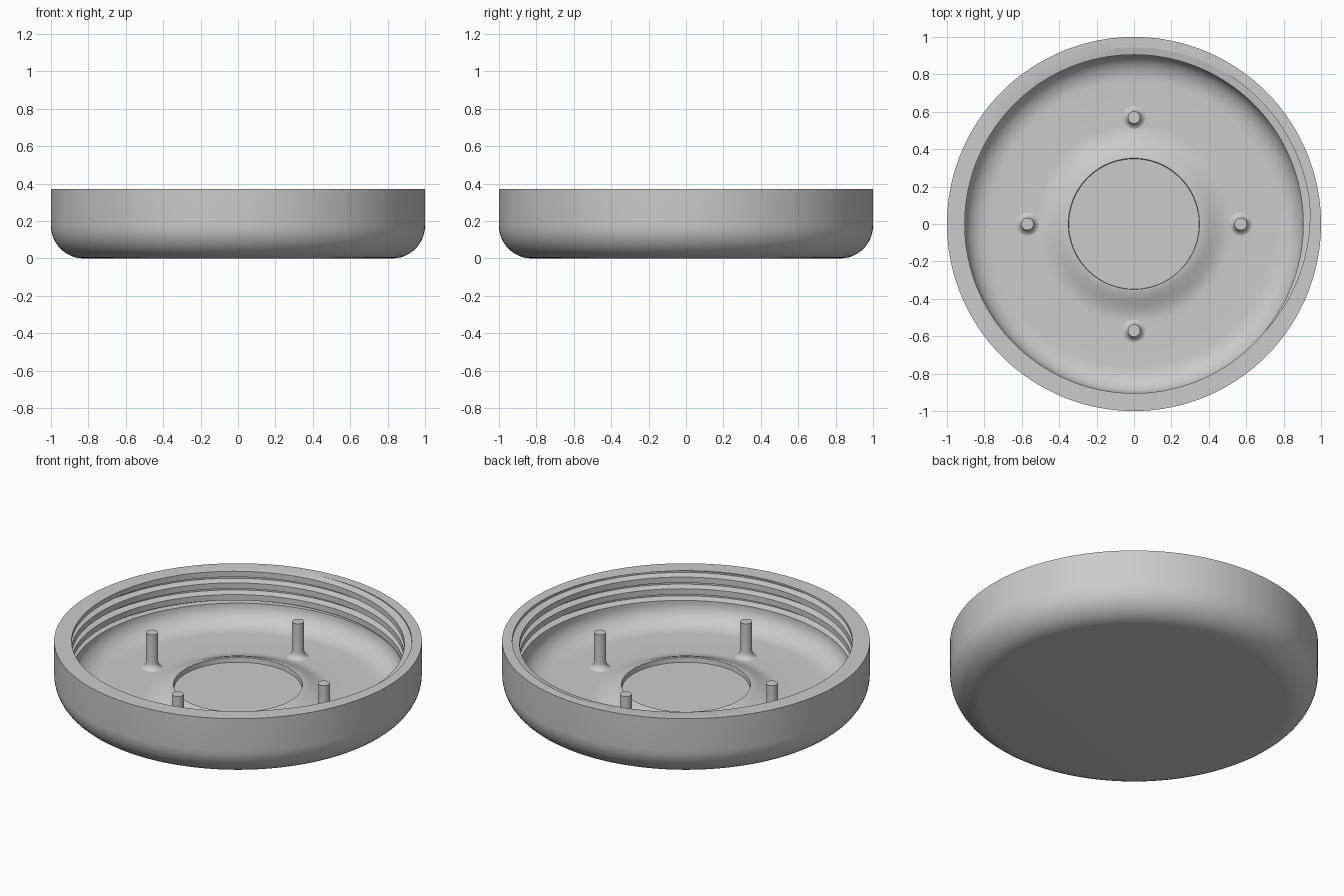
import bpy, bmesh
from math import pi, sin, cos, floor

cube = bpy.data.objects.get("Cube")
if cube:
    bpy.data.objects.remove(cube, do_unlink=True)

grey = bpy.data.materials.new("light_grey")
grey.use_nodes = True
colour = (0.6, 0.6, 0.6, 1)
grey.diffuse_color = colour
grey.node_tree.nodes["Principled BSDF"].inputs["Base Color"].default_value = colour

TOP, BORE, ROOT = 0.37, 0.905, 0.945      # rim height, thread crest and root radius
THREAD_BASE, PITCH = 0.175, 0.07
FLOOR, CORNER = 0.06, 0.175               # inside floor height, outer corner radius
START = -40 / 360                         # turn where the groove breaks the rim


def arc(cx, cz, rx, rz, a0, a1, steps):
    """Points of an elliptical arc, angles in units of pi."""
    angles = [pi * (a0 + (a1 - a0) * i / steps) for i in range(steps + 1)]
    return [(cx + rx * cos(a), cz + rz * sin(a)) for a in angles]


def revolve(name, profile_at, sides, centre=(0, 0)):
    """Sweep a profile, which may change with the turn, around a vertical axis."""
    bm = bmesh.new()
    columns = []
    for j in range(sides + 1):
        a = 2 * pi * j / sides
        columns.append([bm.verts.new((r * cos(a), r * sin(a), z))
                        for r, z in profile_at(j / sides)])
    for left, right in zip(columns, columns[1:]):
        for i in range(len(left) - 1):
            bm.faces.new((left[i], right[i], right[i + 1], left[i + 1]))
    bmesh.ops.remove_doubles(bm, verts=bm.verts, dist=0.00002)
    bmesh.ops.dissolve_degenerate(bm, edges=bm.edges, dist=0.00001)
    bmesh.ops.recalc_face_normals(bm, faces=bm.faces)
    mesh = bpy.data.meshes.new(name)
    bm.to_mesh(mesh)
    bm.free()
    mesh.materials.append(grey)
    obj = bpy.data.objects.new(name, mesh)
    obj.location = (*centre, 0)
    bpy.context.collection.objects.link(obj)
    bpy.ops.object.select_all(action='DESELECT')
    obj.select_set(True)
    bpy.context.view_layer.objects.active = obj
    bpy.ops.object.shade_smooth_by_angle()
    return obj


# Helical groove: phase 0 is its upper lip, then it runs downward
FLANK, GROOVE = 0.13, 0.51


def thread_radius(turn, z):
    p = (TOP - z) / PITCH + turn - START
    p -= floor(p + 1e-7)
    depth = min(p / FLANK, (GROOVE - p) / FLANK, 1)
    return BORE + (ROOT - BORE) * max(depth, 0)


def thread_rows(turn):
    """Rows follow the helix upward and are trimmed at the rim and base."""
    breaks = [0, 0.25, GROOVE, GROOVE + FLANK - FLANK, GROOVE - FLANK, FLANK]
    rows = []
    for k in range(5, -3, -1):
        for b in sorted(set(breaks), reverse=True):
            z = TOP - PITCH * (k + b - turn + START)
            z = min(max(z, THREAD_BASE), TOP)
            rows.append((thread_radius(turn, z), z))
    return rows


# Floor with shallow centre recess, raised lip and rounded corner
inside = [(0, 0.08), (0.348, 0.08), (0.35, 0.108), (0.355, 0.11)]
for i in range(1, 13):
    t = i / 12
    inside.append((0.355 + 0.17 * t, FLOOR + 0.05 * (1 - t * t * (3 - 2 * t)) * (1 - t * 0.5)))
inside += arc(BORE - 0.14, THREAD_BASE, 0.14, THREAD_BASE - FLOOR, -0.5, 0, 10)
outside = [(1, TOP)] + arc(1 - CORNER, CORNER, CORNER, CORNER, 0, -0.5, 12) + [(0, 0)]


def cap_profile(turn):
    rows = thread_rows(turn)
    return inside + [(rows[0][0], THREAD_BASE)] + rows + [(rows[-1][0], TOP)] + outside


revolve("threaded_cap", cap_profile, 180)

# Four pegs with flared feet
peg = [(0, 0.27), (0.033, 0.27)] + arc(0.073, FLOOR + 0.038, 0.04, 0.04, 1, 1.5, 6)
for i, side in enumerate(("left", "back", "right", "front")):
    a = i * pi / 2
    revolve(side + "_peg", lambda turn: peg, 32, (0.57 * cos(a), 0.57 * sin(a)))
